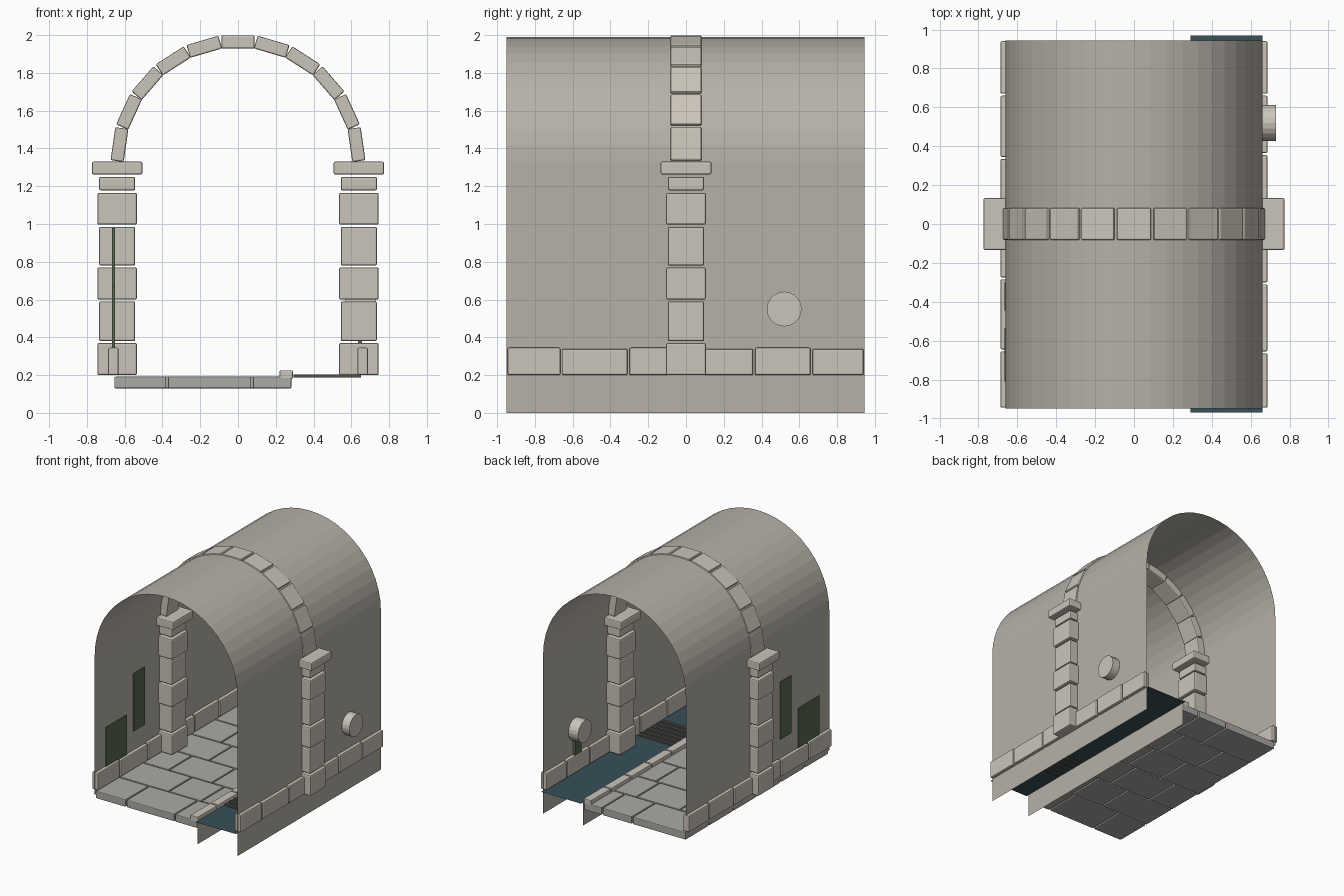
import bpy, bmesh, math
from mathutils import Matrix, Vector

if "Cube" in bpy.data.objects:
    bpy.data.objects.remove(bpy.data.objects["Cube"])


def material(name, rgb):
    m = bpy.data.materials.new(name)
    m.diffuse_color = (*rgb, 1)
    m.use_nodes = True
    m.node_tree.nodes["Principled BSDF"].inputs["Base Color"].default_value = m.diffuse_color
    return m


STONE = material("pale_stone", (0.60, 0.56, 0.49))
PAVING = material("paving_stone", (0.40, 0.40, 0.38))
WALL = material("wall_plaster", (0.47, 0.44, 0.39))
WATER = material("dark_water", (0.04, 0.08, 0.10))
MOSS = material("moss", (0.10, 0.14, 0.08))
IRON = material("rusty_iron", (0.10, 0.08, 0.07))


def finish(bm, name, mat, bevel=0.0):
    me = bpy.data.meshes.new(name)
    bm.to_mesh(me)
    bm.free()
    me.materials.append(mat)
    ob = bpy.data.objects.new(name, me)
    bpy.context.collection.objects.link(ob)
    if bevel:
        mod = ob.modifiers.new("worn_edges", "BEVEL")
        mod.width = bevel
        mod.segments = 2
    return ob


def boxes(name, items, mat, bevel=0.0):
    """Each item: (x0, x1, y0, y1, z0, z1)."""
    bm = bmesh.new()
    for x0, x1, y0, y1, z0, z1 in items:
        c = Vector(((x0 + x1) / 2, (y0 + y1) / 2, (z0 + z1) / 2))
        s = Matrix.Diagonal((x1 - x0, y1 - y0, z1 - z0, 1))
        bmesh.ops.create_cube(bm, size=1, matrix=Matrix.Translation(c) @ s)
    return finish(bm, name, mat, bevel)


def sheet(name, profile, y0, y1, mat):
    """Open x-z profile swept along y."""
    bm = bmesh.new()
    a = [bm.verts.new((x, y0, z)) for x, z in profile]
    b = [bm.verts.new((x, y1, z)) for x, z in profile]
    for i in range(len(profile) - 1):
        bm.faces.new((a[i], a[i + 1], b[i + 1], b[i]))
    return finish(bm, name, mat)


R, SPRING, Y0, Y1, GAP = 0.66, 1.33, -0.95, 0.945, 0.005

# Thin vaulted shell: right wall reaches the channel bottom, left stops at the floor
N = 24
arc = [(R * math.cos(math.pi * i / N), SPRING + R * math.sin(math.pi * i / N))
       for i in range(N + 1)]
sheet("vault_shell", [(R, 0)] + arc + [(-R, 0.16)], Y0, Y1, WALL)

# Channel side wall and water surface
sheet("channel_wall", [(0.29, 0), (0.29, 0.19)], Y0, Y1, WALL)
sheet("channel_water", [(0.29, 0.192), (R, 0.192)], -0.97, 0.97, WATER)

# Paving slabs in staggered rows
splits = [(-0.375, 0.075), (-0.2, 0.1), (-0.42, -0.02), (-0.27, 0.06),
          (-0.38, 0.02), (-0.16, 0.12)]
depth = (Y1 - Y0) / len(splits)
slabs = []
for r, cut in enumerate(splits):
    xs = (-0.66, *cut, 0.288)
    for x0, x1 in zip(xs, xs[1:]):
        slabs.append((x0 + GAP, x1 - GAP, Y0 + r * depth + GAP,
                      Y0 + (r + 1) * depth - GAP, 0.13, 0.192))
boxes("floor_slabs", slabs, PAVING, 0.007)

# Kerb along the channel
n = 7
step = (Y1 - Y0) / n
boxes("kerb", [(0.22, 0.29, Y0 + i * step + GAP, Y0 + (i + 1) * step - GAP, 0.18, 0.225)
               for i in range(n)], STONE, 0.006)

# Skirting blocks along each wall
for side, name, ys in ((1, "right", (Y0, -0.66, -0.305, -0.025, 0.36, 0.665, Y1)),
                       (-1, "left", (Y0, -0.65, -0.28, 0.03, 0.34, 0.665, Y1))):
    items = []
    for i, (a, b) in enumerate(zip(ys, ys[1:])):
        xs = sorted((side * 0.632, side * 0.687))
        items.append((*xs, a + GAP, b - GAP, 0.2, 0.345 - 0.006 * (i % 2)))
    boxes(name + "_skirting", items, STONE, 0.008)

# Pilasters of alternating blocks with a cap: (z0, z1, half width)
courses = [(0.20, 0.37, 0.105), (0.38, 0.59, 0.096), (0.60, 0.77, 0.105),
           (0.78, 0.985, 0.096), (0.997, 1.165, 0.105), (1.178, 1.25, 0.096),
           (1.262, 1.33, 0.134)]
for side, name in ((1, "right"), (-1, "left")):
    c = side * 0.64
    boxes(name + "_pilaster", [(c - h, c + h, -h, h, z0, z1) for z0, z1, h in courses],
          STONE, 0.009)

# Rib arch of eleven voussoirs
bm = bmesh.new()
for i in range(11):
    t = math.pi * (i + 0.5) / 11
    m = (Matrix.Translation((0, 0, SPRING)) @ Matrix.Rotation(math.pi / 2 - t, 4, "Y")
         @ Matrix.Translation((0, 0, 0.634)) @ Matrix.Diagonal((0.176, 0.165, 0.07, 1)))
    bmesh.ops.create_cube(bm, size=1, matrix=m)
finish(bm, "rib_arch", STONE, 0.008)

# Drain pipe through the right wall
bm = bmesh.new()
bmesh.ops.create_cone(bm, cap_ends=True, segments=20, radius1=0.092, radius2=0.092, depth=0.16,
                      matrix=Matrix.Translation((0.65, 0.52, 0.55))
                      @ Matrix.Rotation(math.pi / 2, 4, "Y"))
finish(bm, "drain_pipe", STONE)

# Damp stain below the pipe and moss patches on the left wall
boxes("pipe_stain", [(0.635, 0.656, 0.475, 0.555, 0.2, 0.47)], MOSS)
boxes("moss_patches", [(-0.666, -0.652, -0.81, -0.535, 0.3, 0.67),
                       (-0.666, -0.652, -0.445, -0.30, 0.50, 0.98)], MOSS)

# Grate bars across the channel
boxes("channel_grate", [(0.295, 0.65, -0.6 + i * 0.06, -0.575 + i * 0.06, 0.188, 0.204)
                        for i in range(6)], IRON)
